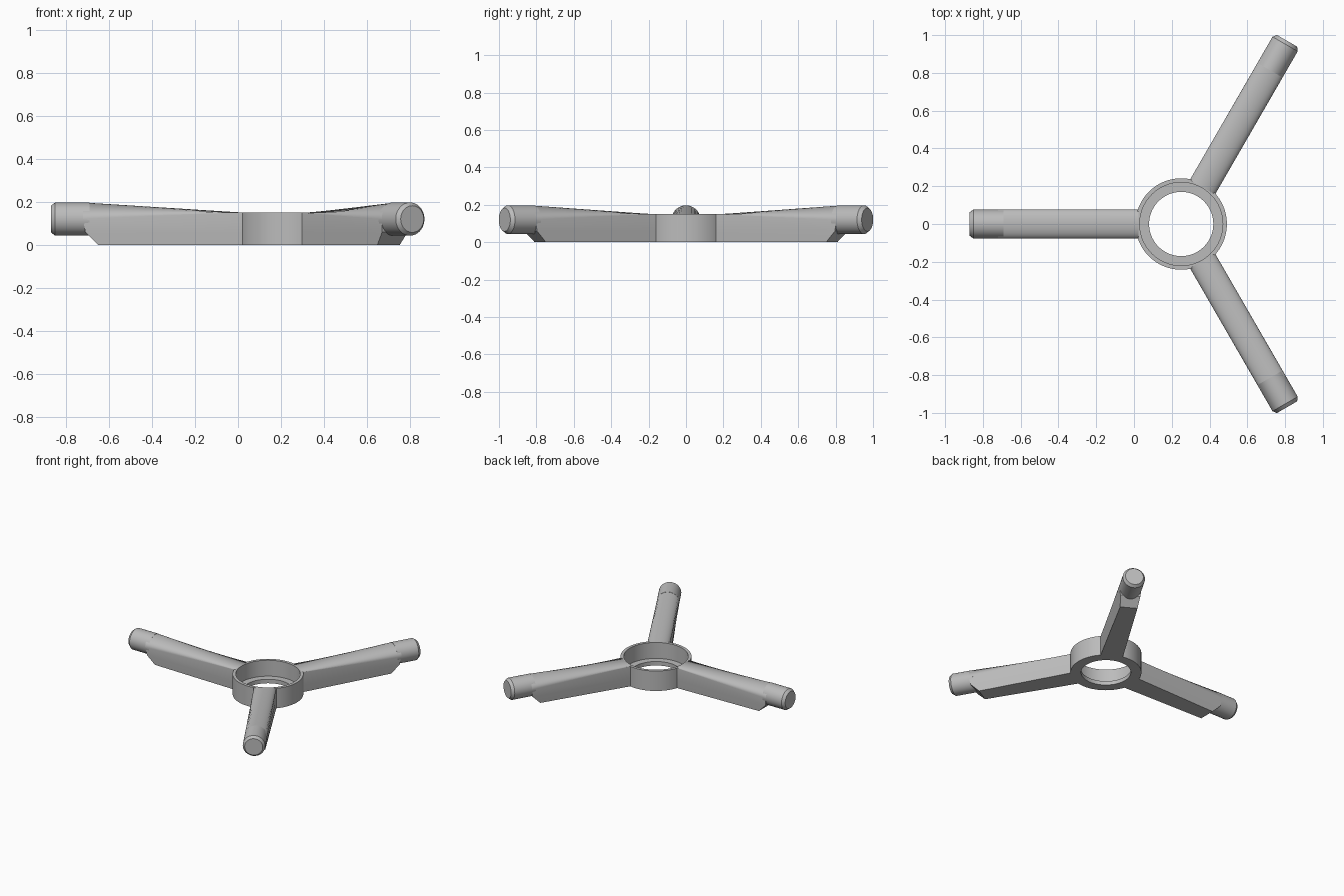
import bpy, bmesh
from math import cos, sin, pi, radians
from mathutils import Matrix, Vector

if "Cube" in bpy.data.objects:
    bpy.data.objects.remove(bpy.data.objects["Cube"], do_unlink=True)

HUB_X = 0.25      # hub centre
HALF = 0.077      # arm half width and tip radius
AXIS_Z = 0.12     # height of the tip axis
HUB_TOP = 0.15
REACH = 1.12      # hub centre to arm end
ARC = 24

grey = bpy.data.materials.new("light grey")
grey.use_nodes = True
colour = (0.5, 0.5, 0.5, 1)
grey.diffuse_color = colour
grey.node_tree.nodes["Principled BSDF"].inputs["Base Color"].default_value = colour


def finish(bm, name, matrix):
    bmesh.ops.recalc_face_normals(bm, faces=bm.faces)
    mesh = bpy.data.meshes.new(name)
    bm.to_mesh(mesh)
    bm.free()
    mesh.materials.append(grey)
    obj = bpy.data.objects.new(name, mesh)
    bpy.context.collection.objects.link(obj)
    obj.matrix_world = matrix
    bpy.ops.object.select_all(action='DESELECT')
    obj.select_set(True)
    bpy.context.view_layer.objects.active = obj
    bpy.ops.object.shade_smooth_by_angle(angle=radians(30))
    return obj


def bridge(bm, a, b):
    for i in range(len(a)):
        j = (i + 1) % len(a)
        bm.faces.new((a[i], a[j], b[j], b[i]))


def revolve(profile, segments=64):
    """Closed (radius, height) profile turned around z."""
    bm = bmesh.new()
    rings = [[bm.verts.new((r * cos(2 * pi * k / segments), r * sin(2 * pi * k / segments), z))
              for r, z in profile] for k in range(segments)]
    for k in range(segments):
        bridge(bm, rings[k], rings[(k + 1) % segments])
    return bm


def arm_body():
    """Loft from a square section at the hub to an arched section with a slanted foot."""
    bm = bmesh.new()
    start = 0.225
    # (hub half width, hub z), (end distance, end half width, end z)
    lower = [((HALF, 0), (0.90, 0.06, 0)),
             ((HALF, 0.06), (0.96, 0.069, 0.06))]
    root, end = [], []
    for (w0, z0), (s, w1, z1) in lower:
        root.append((start, w0, z0))
        end.append((s, w1, z1))
    for i in range(ARC + 1):
        a = pi * i / ARC
        root.append((start, HALF * cos(a), HUB_TOP))
        end.append((0.97, HALF * cos(a), AXIS_Z + HALF * sin(a)))
    for (w0, z0), (s, w1, z1) in reversed(lower):
        root.append((start, -w0, z0))
        end.append((s, -w1, z1))
    a = [bm.verts.new(p) for p in root]
    b = [bm.verts.new(p) for p in end]
    bridge(bm, a, b)
    bm.faces.new(a)
    # end closed in strips so the foot slant stays flat
    n = len(b)
    for i in range(2):
        bm.faces.new((b[i], b[i + 1], b[n - 2 - i], b[n - 1 - i]))
    bm.faces.new(b[2:n - 2])
    return bm


def arm_tip(segments=48):
    """Round rod with a chamfered end."""
    bm = bmesh.new()
    rings = []
    for s, r in ((0.94, HALF), (REACH - 0.02, HALF), (REACH, 0.062)):
        rings.append([bm.verts.new((s, r * cos(2 * pi * k / segments),
                                    AXIS_Z + r * sin(2 * pi * k / segments)))
                      for k in range(segments)])
    for a, b in zip(rings, rings[1:]):
        bridge(bm, a, b)
    bm.faces.new(rings[0])
    bm.faces.new(rings[-1])
    return bm


# Hub ring with a stepped bore
centre = Matrix.Translation(Vector((HUB_X, 0, 0)))
finish(revolve([(0.17, 0), (0.242, 0), (0.242, HUB_TOP), (0.22, HUB_TOP),
                (0.22, 0.03), (0.17, 0.03)]), "hub_ring", centre)

# Three arms
for label, degrees in (("back", 60), ("right", 180), ("front", 300)):
    turn = centre @ Matrix.Rotation(radians(degrees), 4, 'Z')
    finish(arm_body(), label + "_arm", turn)
    finish(arm_tip(), label + "_arm_tip", turn)
